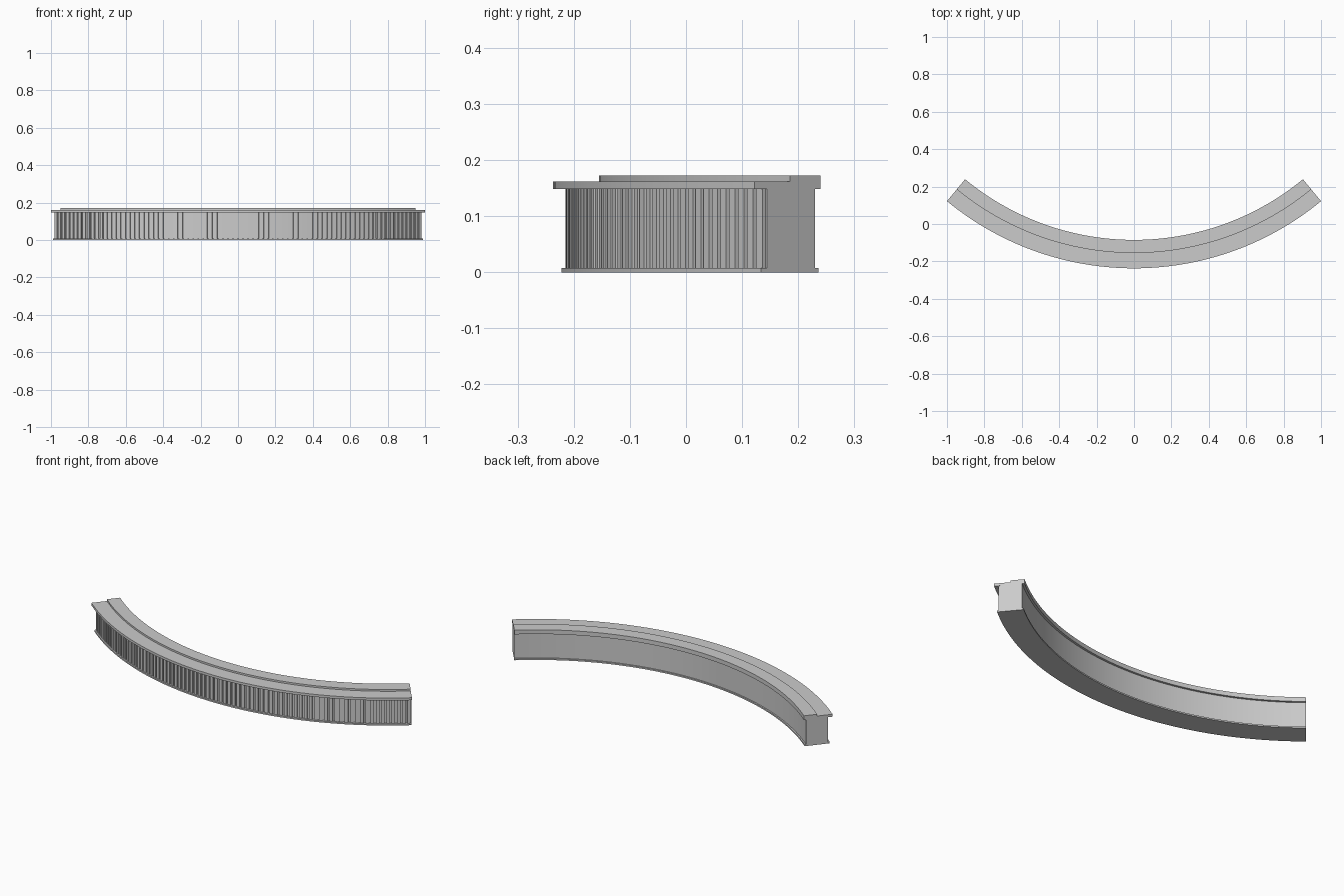
import bpy
import bmesh
import math

if "Cube" in bpy.data.objects:
    bpy.data.objects.remove(bpy.data.objects["Cube"], do_unlink=True)

CENTRE_Y = 1.335               # centre of curvature, behind the counter
HALF = math.radians(39.5)      # half of the swept angle

grey = bpy.data.materials.new("light_grey")
grey.use_nodes = True
colour = (0.6, 0.6, 0.6, 1)
grey.diffuse_color = colour
grey.node_tree.nodes["Principled BSDF"].inputs["Base Color"].default_value = colour


def add_band(bm, r_in, r_out, z0, z1, a0=-HALF, a1=HALF, steps=60):
    """Sweep a rectangular section around the centre from angle a0 to a1."""
    rings = []
    for i in range(steps + 1):
        a = a0 + (a1 - a0) * i / steps
        section = ((r_in, z0), (r_out, z0), (r_out, z1), (r_in, z1))
        rings.append([bm.verts.new((r * math.sin(a), CENTRE_Y - r * math.cos(a), z))
                      for r, z in section])
    for p, q in zip(rings, rings[1:]):
        for k in range(4):
            n = (k + 1) % 4
            bm.faces.new((p[k], p[n], q[n], q[k]))
    bm.faces.new(rings[0])
    bm.faces.new(rings[-1])


def finish(bm, name):
    bmesh.ops.recalc_face_normals(bm, faces=bm.faces)
    mesh = bpy.data.meshes.new(name)
    bm.to_mesh(mesh)
    bm.free()
    mesh.materials.append(grey)
    obj = bpy.data.objects.new(name, mesh)
    bpy.context.collection.objects.link(obj)
    bpy.ops.object.select_all(action='DESELECT')
    obj.select_set(True)
    bpy.context.view_layer.objects.active = obj
    bpy.ops.object.shade_smooth_by_angle(angle=math.radians(30))


# Plinth, body, counter top and raised rear ledge: inner/outer radius, bottom/top
bands = {
    "base_plinth": (1.424, 1.557, 0, 0.008),
    "counter_body": (1.432, 1.543, 0.008, 0.148),
    "counter_top": (1.42, 1.572, 0.148, 0.162),
    "raised_ledge": (1.42, 1.49, 0.162, 0.172),
}
for name, dims in bands.items():
    bm = bmesh.new()
    add_band(bm, *dims)
    finish(bm, name)

# Upright slats along the front of the body
COUNT = 80
pitch = 2 * HALF / COUNT
bm = bmesh.new()
for i in range(COUNT):
    mid = -HALF + (i + 0.5) * pitch
    add_band(bm, 1.54, 1.55, 0.008, 0.148, mid - 0.33 * pitch, mid + 0.33 * pitch, 1)
finish(bm, "front_slats")
